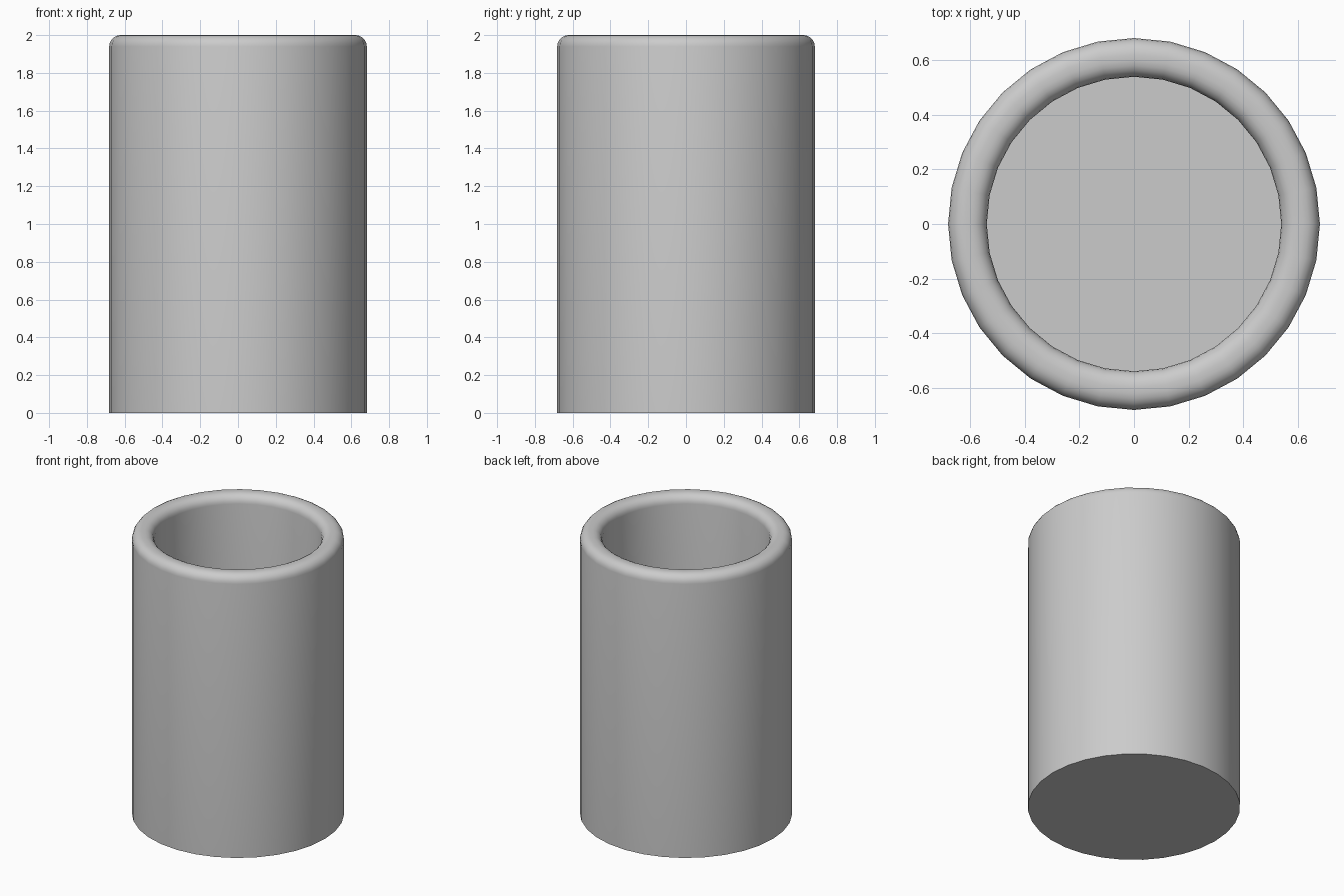
import bpy, bmesh, math

if "Cube" in bpy.data.objects:
    bpy.data.objects.remove(bpy.data.objects["Cube"])

SIDES = 32
R_OUT, R_IN, HEIGHT, FLOOR = 0.682, 0.54, 2.0, 0.10
FILLET, STEPS = 0.06, 5


def arc(cx, cz, start, end):
    """Quarter-round profile points for the rim."""
    return [(cx + FILLET * math.cos(math.radians(start + (end - start) * i / STEPS)),
             cz + FILLET * math.sin(math.radians(start + (end - start) * i / STEPS)))
            for i in range(STEPS + 1)]


# Profile from outer base, over the rounded rim, down to the inner floor
profile = [(R_OUT, 0.0)]
profile += arc(R_OUT - FILLET, HEIGHT - FILLET, 0, 90)
profile += arc(R_IN + FILLET, HEIGHT - FILLET, 90, 180)
profile += [(R_IN, FLOOR)]

# Revolve the profile into rings
bm = bmesh.new()
rings = []
for r, z in profile:
    rings.append([bm.verts.new((r * math.cos(2 * math.pi * i / SIDES),
                                r * math.sin(2 * math.pi * i / SIDES), z))
                  for i in range(SIDES)])
for a, b in zip(rings, rings[1:]):
    for i in range(SIDES):
        j = (i + 1) % SIDES
        bm.faces.new((a[i], a[j], b[j], b[i]))

# Flat underside and inner floor
bm.faces.new(rings[0][::-1])
bm.faces.new(rings[-1])
bmesh.ops.recalc_face_normals(bm, faces=bm.faces[:])

mesh = bpy.data.meshes.new("cup")
bm.to_mesh(mesh)
bm.free()
cup = bpy.data.objects.new("cup", mesh)
bpy.context.collection.objects.link(cup)
bpy.context.view_layer.objects.active = cup
cup.select_set(True)
bpy.ops.object.shade_smooth_by_angle(angle=math.radians(35))
